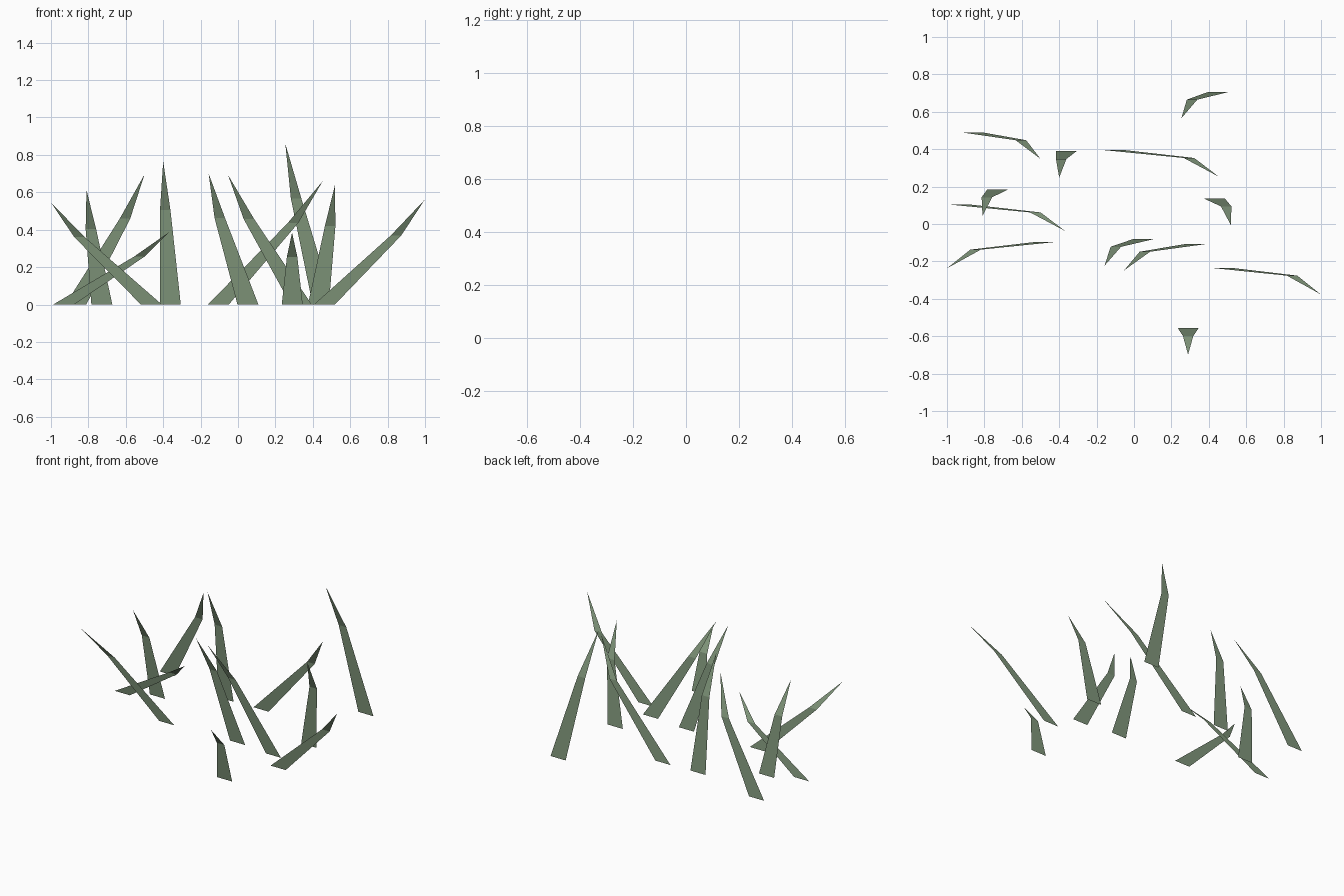
import bpy

# Each blade: base centre x, base y, tip x, height
BLADES = [
    (0.455, 0.707, 0.253, 0.86),
    (-0.867, 0.49, -0.50, 0.695),
    (-0.362, 0.39, -0.40, 0.765),
    (-0.105, 0.395, 0.453, 0.66),
    (-0.728, 0.185, -0.81, 0.612),
    (-0.932, 0.104, -0.367, 0.388),
    (-0.463, -0.095, -1.0, 0.545),
    (0.053, -0.08, -0.157, 0.70),
    (0.338, -0.106, -0.053, 0.692),
    (0.43, 0.136, 0.518, 0.638),
    (0.462, -0.234, 0.998, 0.56),
    (0.29, -0.556, 0.289, 0.385),
]

grass = bpy.data.materials.new("grass_green")
grass.diffuse_color = (0.22, 0.31, 0.20, 1)


def add_blade(i, bx, by, tx, h):
    # Flat sheared strip: wide base, narrower bend, pointed tip leaning forward
    mx = bx + 0.715 * (tx - bx)
    my, mz = by - 0.042, 0.66 * h
    verts = [
        (bx - 0.056, by, 0), (bx + 0.056, by, 0),
        (mx + 0.028, my, mz), (mx - 0.028, my, mz),
        (tx, by - 0.142, h),
    ]
    mesh = bpy.data.meshes.new(f"grass_blade_{i}")
    mesh.from_pydata(verts, [], [(0, 1, 2, 3), (3, 2, 4)])
    mesh.materials.append(grass)
    obj = bpy.data.objects.new(f"grass_blade_{i}", mesh)
    bpy.context.collection.objects.link(obj)


for i, blade in enumerate(BLADES, 1):
    add_blade(i, *blade)
